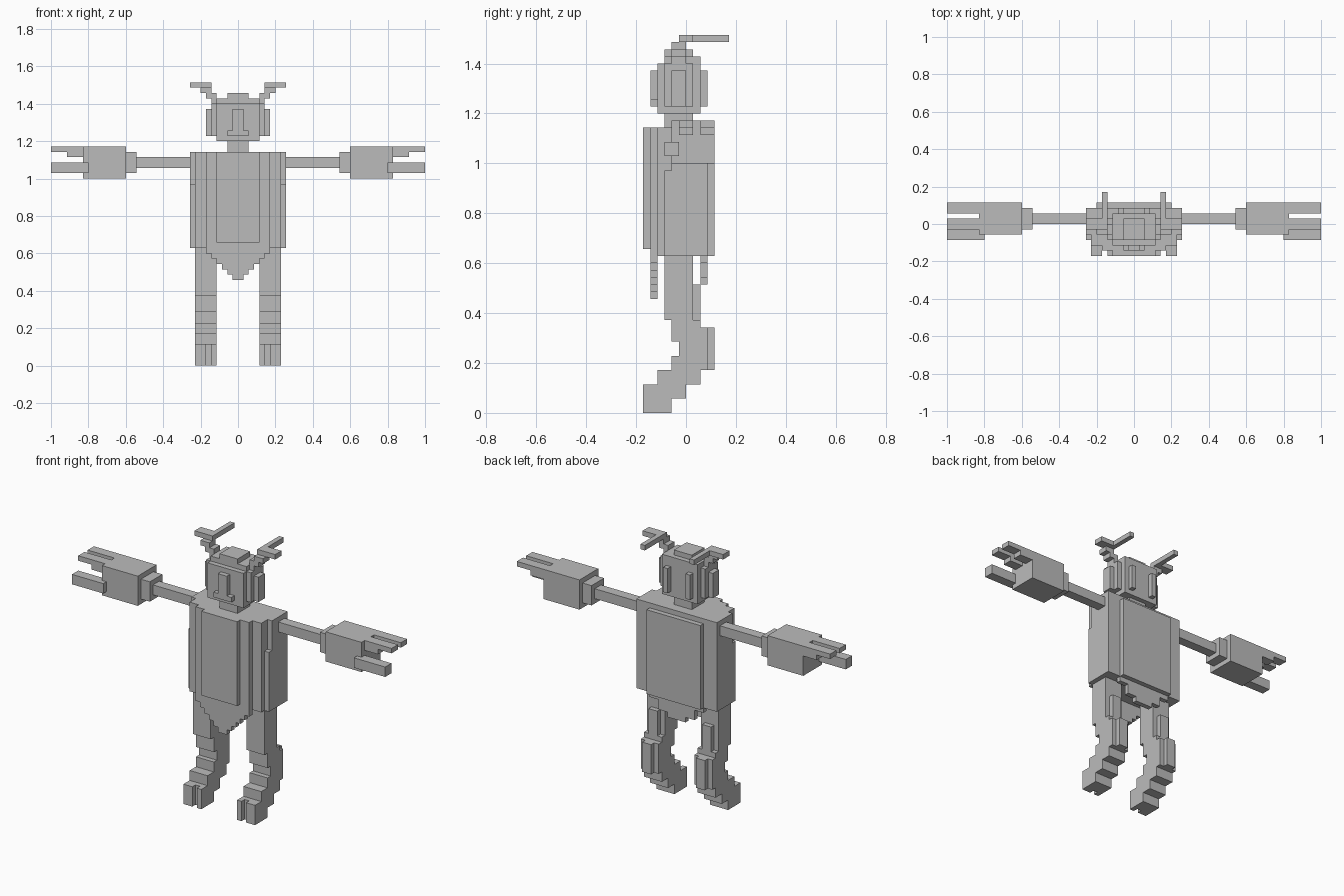
import bpy, bmesh, math
from mathutils import Vector

if "Cube" in bpy.data.objects:
    bpy.data.objects.remove(bpy.data.objects["Cube"])

U = 1 / 35  # size of one block

grey = bpy.data.materials.new("stone_grey")
grey.diffuse_color = (0.5, 0.5, 0.5, 1)
grey.use_nodes = True
grey.node_tree.nodes["Principled BSDF"].inputs["Base Color"].default_value = grey.diffuse_color


def fill(boxes, mirror=False):
    """Cells covered by boxes (x0, x1, y0, y1, z0, z1), optionally mirrored in x."""
    cells = set()
    for x0, x1, y0, y1, z0, z1 in boxes:
        for x in range(x0, x1):
            for y in range(y0, y1):
                for z in range(z0, z1):
                    cells.add((x, y, z))
                    if mirror:
                        cells.add((-x - 1, y, z))
    return cells


parts = {}

# Torso: core, front layers, back plate and stepped sides
parts["torso"] = fill([(-8, 8, -4, 3, 22, 40), (-6, 6, 3, 4, 22, 39)])
parts["torso_sides"] = fill([(8, 9, -3, 1, 22, 34), (8, 9, -2, 1, 34, 40),
                             (8, 9, 1, 3, 22, 40)], True)
parts["chest_layer"] = fill([(-6, 6, -5, -4, 21, 40)])
parts["chest_plate"] = fill([(-4, 4, -6, -5, 23, 40)])

# Pointed front cloth and ragged back cloth
parts["front_cloth"] = fill([(-w, w, -5, -4, 15 + w, 16 + w) for w in range(1, 6)])
parts["back_cloth"] = fill([(0, 2, 2, 3, 18, 22), (2, 4, 2, 3, 19, 22),
                            (4, 6, 2, 3, 21, 22)], True)

# Head: nested boxes make the rounded block
parts["neck"] = fill([(-2, 2, -3, 1, 40, 42)])
parts["head"] = fill([(-4, 4, -4, 2, 42, 49), (-5, 5, -3, 1, 43, 49),
                      (-6, 6, -2, 0, 43, 48), (-4, 4, -3, 2, 49, 50),
                      (-2, 2, -3, 1, 50, 51)])
parts["nose"] = fill([(-1, 1, -5, -4, 44, 48), (-2, 2, -5, -4, 43, 44)])
parts["head_back_strips"] = fill([(2, 3, 2, 3, 43, 48)], True)

# Horns climbing outward, with a prong pointing back
parts["horns"] = fill([(4, 5, -2, 0, 49, 50), (4, 6, -2, 0, 50, 51),
                       (5, 7, -2, 0, 51, 52), (5, 9, -1, 1, 52, 53),
                       (5, 6, 1, 6, 52, 53)], True)

# Arms and hands
parts["arms"] = fill([(9, 19, 0, 2, 37, 39)], True)
parts["wrists"] = fill([(19, 21, -1, 3, 36, 40)], True)
parts["hands"] = fill([(21, 29, -2, 4, 35, 41)], True)
parts["fingers"] = fill([(29, 35, 2, 4, 40, 41), (29, 35, -1, 1, 40, 41),
                         (29, 32, 2, 4, 39, 40), (29, 32, -1, 1, 39, 40)], True)
parts["thumbs"] = fill([(28, 35, -3, -1, 36, 38)], True)

# Legs bent backward like an animal's
parts["thighs"] = fill([(4, 8, -3, 0, 15, 22), (4, 8, 0, 1, 13, 22),
                        (5, 7, 1, 2, 12, 18), (4, 8, -3, 1, 13, 15)], True)
parts["calves"] = fill([(4, 8, -2, 2, 10, 13), (4, 8, -1, 3, 8, 12),
                        (5, 7, 3, 4, 6, 12), (4, 8, -2, 3, 6, 8)], True)
parts["ankles"] = fill([(4, 8, -4, 2, 4, 6)], True)
parts["feet"] = fill([(4, 8, -5, 0, 2, 4), (4, 8, -5, -2, 0, 2),
                      (4, 5, -6, -5, 0, 4), (6, 8, -6, -5, 0, 4)], True)

# Each block belongs to one part only; faces between touching blocks are left out
solid = set()
for name in parts:
    parts[name] -= solid
    solid |= parts[name]

for name, cells in parts.items():
    bm = bmesh.new()
    for c in sorted(cells):
        for axis in range(3):
            for s in (-1, 1):
                n = list(c)
                n[axis] += s
                if tuple(n) in solid:
                    continue
                a, b = (axis + 1) % 3, (axis + 2) % 3
                quad = []
                for i, j in ((0, 0), (1, 0), (1, 1), (0, 1)):
                    p = list(c)
                    p[axis] += (s + 1) // 2
                    p[a] += i
                    p[b] += j
                    quad.append(bm.verts.new(Vector(p) * U))
                bm.faces.new(quad if s > 0 else quad[::-1])
    bmesh.ops.remove_doubles(bm, verts=bm.verts, dist=U * 0.01)
    bmesh.ops.dissolve_limit(bm, angle_limit=math.radians(1),
                             verts=bm.verts, edges=bm.edges)
    mesh = bpy.data.meshes.new(name)
    bm.to_mesh(mesh)
    bm.free()
    mesh.materials.append(grey)
    bpy.context.collection.objects.link(bpy.data.objects.new(name, mesh))
